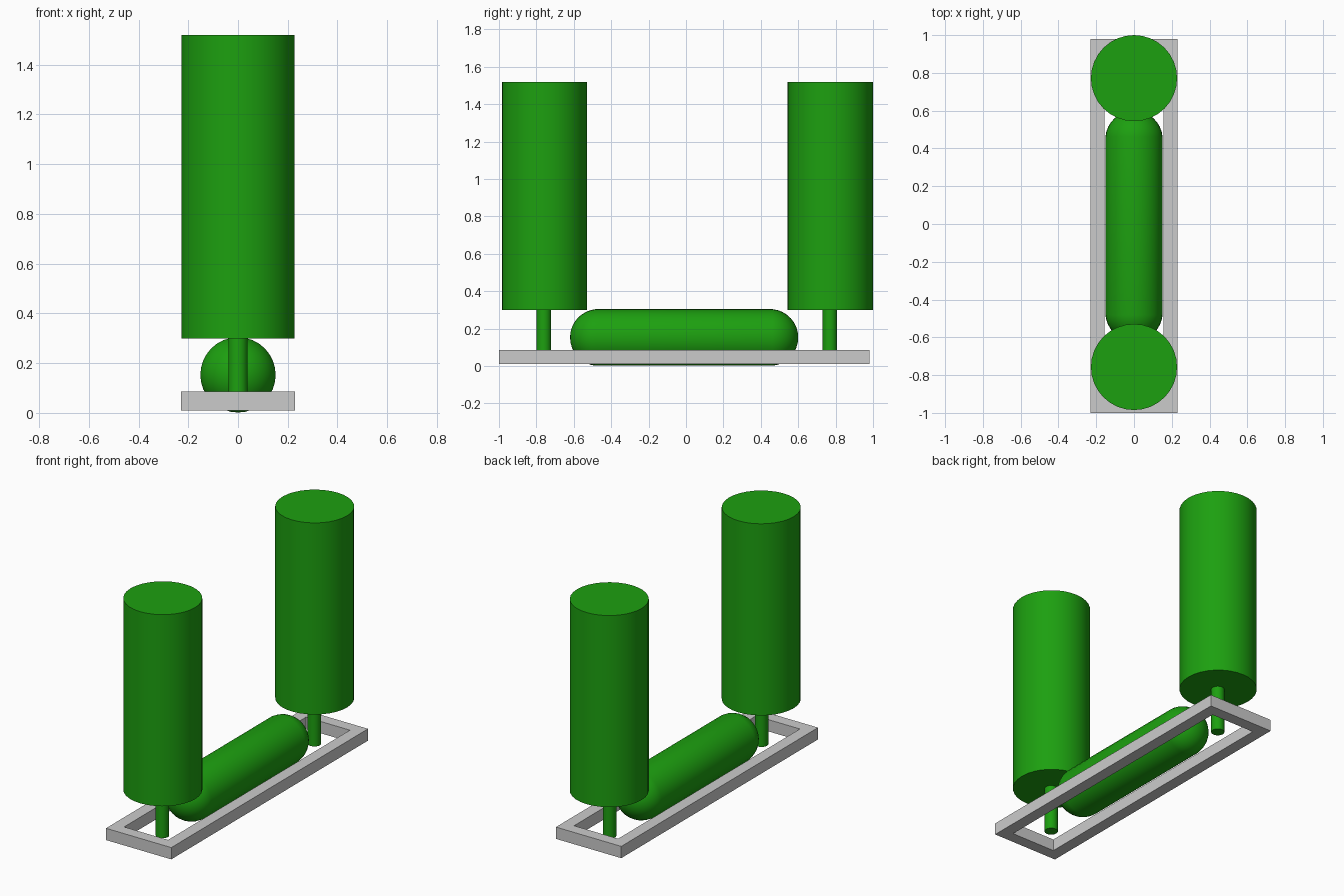
import bpy, bmesh, math
from mathutils import Matrix

if "Cube" in bpy.data.objects:
    bpy.data.objects.remove(bpy.data.objects["Cube"])

green = bpy.data.materials.new("leaf_green")
green.diffuse_color = (0.012, 0.35, 0.005, 1)
green.use_nodes = True
green.node_tree.nodes["Principled BSDF"].inputs["Base Color"].default_value = green.diffuse_color


def add_object(name, bm, mat=None, smooth=False):
    bmesh.ops.recalc_face_normals(bm, faces=bm.faces)
    mesh = bpy.data.meshes.new(name)
    bm.to_mesh(mesh)
    bm.free()
    ob = bpy.data.objects.new(name, mesh)
    bpy.context.collection.objects.link(ob)
    if mat:
        mesh.materials.append(mat)
    if smooth:
        bpy.ops.object.select_all(action='DESELECT')
        ob.select_set(True)
        bpy.context.view_layer.objects.active = ob
        bpy.ops.object.shade_smooth_by_angle(angle=math.radians(35))
    return ob


def upright_cylinder(name, y, radius, z0, z1):
    bm = bmesh.new()
    bmesh.ops.create_cone(bm, cap_ends=True, segments=32, radius1=radius, radius2=radius,
                          depth=z1 - z0, matrix=Matrix.Translation((0, y, (z0 + z1) / 2)))
    return add_object(name, bm, green, True)


# Clipped column bushes on thin trunks
for side, y in (("front", -0.757), ("back", 0.772)):
    upright_cylinder(side + "_bush", y, 0.228, 0.30, 1.52)
    upright_cylinder(side + "_trunk", y - 0.003, 0.039, 0.01, 0.302)

# Low rounded hedge: a sphere stretched into a capsule along y
R, Y0, Y1 = 0.152, -0.62, 0.60
bm = bmesh.new()
bmesh.ops.create_uvsphere(bm, u_segments=32, v_segments=17, radius=R,
                          matrix=Matrix.Rotation(math.pi / 2, 4, 'X'))
for v in bm.verts:
    v.co.y += (Y1 - R) if v.co.y > 0 else (Y0 + R)
    v.co.z += 0.153
add_object("hedge", bm, green, True)

# Rectangular planter border
bm = bmesh.new()
x, y0, y1, t, z0, z1 = 0.23, -1.0, 0.98, 0.075, 0.01, 0.085


def loop(inset, z):
    return [bm.verts.new((sx * (x - inset), y, z)) for sx, y in
            ((-1, y0 + inset), (1, y0 + inset), (1, y1 - inset), (-1, y1 - inset))]


rings = [loop(0, z0), loop(0, z1), loop(t, z1), loop(t, z0)]
for i in range(4):
    a, b = rings[i], rings[(i + 1) % 4]
    for j in range(4):
        k = (j + 1) % 4
        bm.faces.new((a[j], a[k], b[k], b[j]))
add_object("planter_border", bm)
